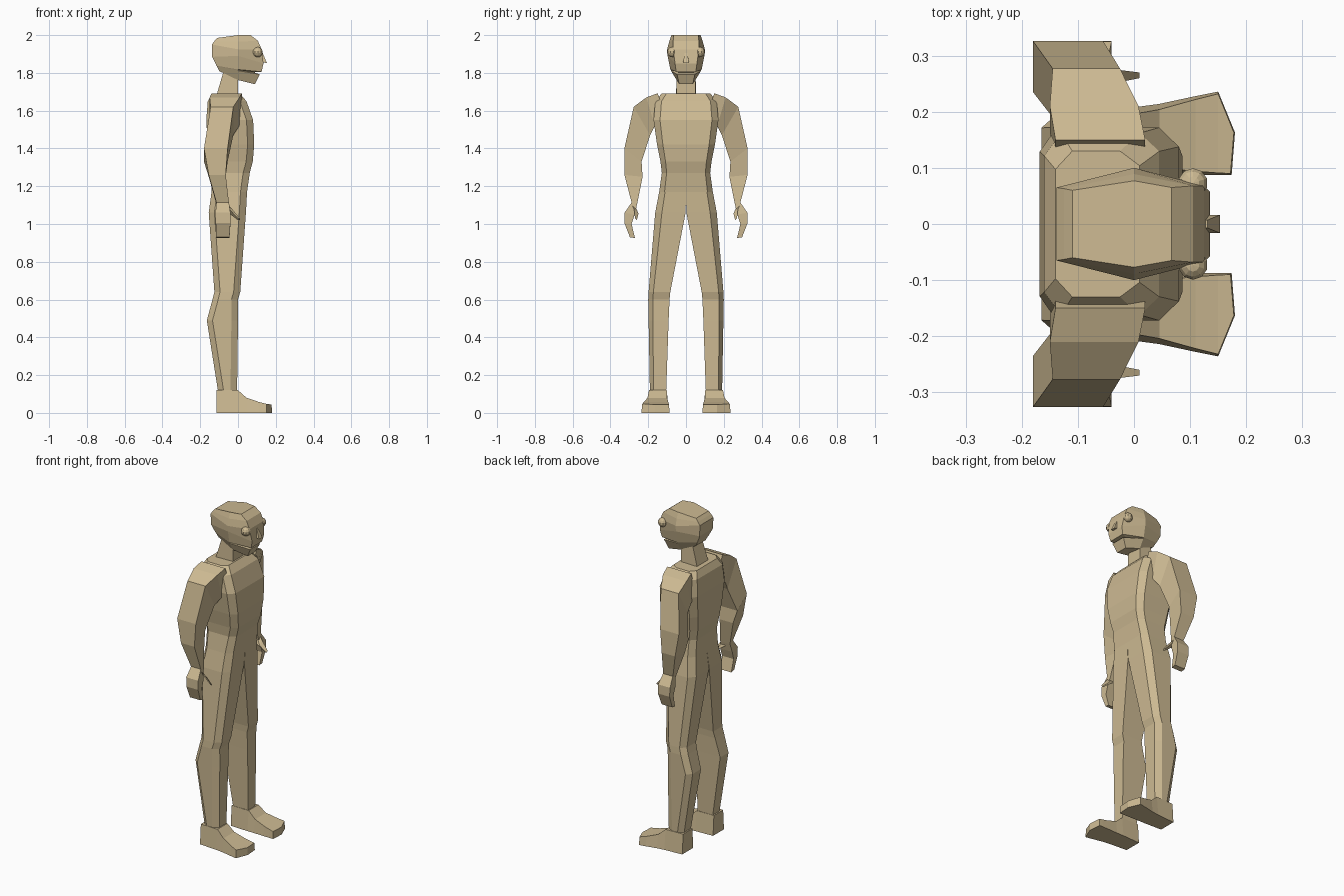
import bpy, bmesh
from mathutils import Vector

cube = bpy.data.objects.get("Cube")
if cube:
    bpy.data.objects.remove(cube, do_unlink=True)

tan = bpy.data.materials.new("tan")
tan.use_nodes = True
colour = (0.61, 0.49, 0.29, 1)
tan.diffuse_color = colour
bsdf = tan.node_tree.nodes["Principled BSDF"]
bsdf.inputs["Base Color"].default_value = colour
bsdf.inputs["Roughness"].default_value = 0.9


def finish(name, bm):
    bmesh.ops.recalc_face_normals(bm, faces=bm.faces)
    mesh = bpy.data.meshes.new(name)
    bm.to_mesh(mesh)
    bm.free()
    mesh.materials.append(tan)
    obj = bpy.data.objects.new(name, mesh)
    bpy.context.collection.objects.link(obj)
    return obj


def loft(name, rings, side=1):
    """Skin a list of equal rings and cap both ends; side=-1 mirrors in y."""
    bm = bmesh.new()
    loops = [[bm.verts.new((x, y * side, z)) for x, y, z in r] for r in rings]
    n = len(loops[0])
    for a, b in zip(loops, loops[1:]):
        for i in range(n):
            j = (i + 1) % n
            bm.faces.new((a[i], a[j], b[j], b[i]))
    bm.faces.new(loops[0])
    bm.faces.new(loops[-1])
    return finish(name, bm)


def both(half):
    """Close a half ring by mirroring it in y."""
    return half + [(x, -y, z) for x, y, z in reversed(half)]


def box_ring(x0, x1, inner, outer):
    """Four corners from an x range and two (y, z) edges."""
    return [(x0, *inner), (x1, *inner), (x1, *outer), (x0, *outer)]


def pair(name, rings):
    for label, side in (("left", 1), ("right", -1)):
        loft(label + "_" + name, rings, side)


# Torso: z, back x, front x, half width
torso = [(1.17, -.14, .048, .142), (1.27, -.14, .062, .128), (1.33, -.15, .078, .135),
         (1.42, -.16, .086, .153), (1.55, -.168, .08, .172), (1.65, -.16, .045, .162),
         (1.69, -.14, .01, .13)]
loft("torso", [both([(b, w * .75, z), (b + .03, w, z), (f - .035, w, z), (f, w * .8, z)])
               for z, b, f, w in torso])

# Legs: z, back x, front x, inner y, outer y
legs = [(1.17, -.14, .048, 0, .142), (1.06, -.155, .042, .002, .163),
        (.64, -.125, .012, .083, .198), (.6, -.135, .0, .087, .2),
        (.49, -.165, .0, .092, .198), (.11, -.105, -.005, .105, .191)]
pair("leg", [[(f, i, z), (f, o - (o - i) * .22, z), (f - .035, o, z),
              (b + .03, o, z), (b, o - (o - i) * .25, z), (b, i, z)]
             for z, b, f, i, o in legs])

# Feet: x, inner y, outer y, top z, narrowing of the top
feet = [(-.115, .095, .2, .12, .008), (.0, .09, .208, .12, .012),
        (.045, .09, .214, .08, .01), (.11, .088, .228, .058, .006),
        (.15, .087, .236, .048, .004)]
rings = [[(x, i, 0), (x, o, 0), (x, o - t, z), (x, i + t, z)] for x, i, o, z, t in feet]
rings.append([(.174, .087, 0), (.18, .163, 0), (.178, .163, .044), (.172, .09, .044)])
pair("foot", rings)

# Arms from shoulder to wrist
pair("arm", [box_ring(-.14, .02, (.10, 1.56), (.15, 1.692)),
             box_ring(-.15, .008, (.165, 1.52), (.21, 1.67)),
             box_ring(-.145, -.025, (.19, 1.47), (.277, 1.62)),
             box_ring(-.18, -.055, (.235, 1.33), (.326, 1.4)),
             box_ring(-.155, -.065, (.23, 1.25), (.326, 1.26)),
             box_ring(-.113, -.048, (.26, 1.1), (.287, 1.11))])

# Hands and thumbs
pair("hand", [box_ring(-.113, -.048, (.26, 1.1), (.287, 1.115)),
              box_ring(-.12, -.04, (.272, 1.05), (.325, 1.06)),
              box_ring(-.118, -.04, (.288, 1.0), (.326, 1.005)),
              box_ring(-.115, -.045, (.27, .925), (.297, .93))])
pair("thumb", [box_ring(-.08, -.05, (.262, 1.08), (.285, 1.1)),
               box_ring(-.045, -.03, (.252, 1.055), (.275, 1.078)),
               box_ring(.0, .01, (.26, 1.02), (.27, 1.03))])

# Neck
loft("neck", [both([(-.12, .055, 1.66), (0, .05, 1.68)]),
              both([(-.07, .045, 1.83), (0, .05, 1.80)])])

# Jaw, lower lip step and skull, separated at the front by the mouth slit
head = [[(-.10, .045, 1.81), (0, .05, 1.762), (.09, .036, 1.74)],
        [(-.112, .052, 1.835), (0, .08, 1.812), (.115, .047, 1.792)],
        [(-.113, .053, 1.836), (0, .081, 1.815), (.085, .04, 1.803)],
        [(-.114, .054, 1.838), (0, .083, 1.818), (.125, .052, 1.806)],
        [(-.137, .064, 1.885), (0, .097, 1.89), (.135, .058, 1.85)],
        [(-.138, .065, 1.95), (0, .1, 1.925), (.125, .068, 1.925)],
        [(-.125, .063, 1.968), (0, .089, 1.965), (.105, .068, 1.97)],
        [(-.11, .06, 1.985), (0, .077, 2.0), (.067, .065, 2.0)]]
loft("head", [both(half) for half in head])

# Nose wedge
loft("nose", [both([(.11, .016, 1.86), (.153, .016, 1.852)]),
              both([(.11, .007, 1.905), (.131, .007, 1.905)])])

# Eyes
for label, side in (("left", 1), ("right", -1)):
    bm = bmesh.new()
    bmesh.ops.create_uvsphere(bm, u_segments=10, v_segments=7, radius=.027)
    bmesh.ops.translate(bm, verts=bm.verts, vec=Vector((.105, .073 * side, 1.91)))
    finish(label + "_eye", bm)
